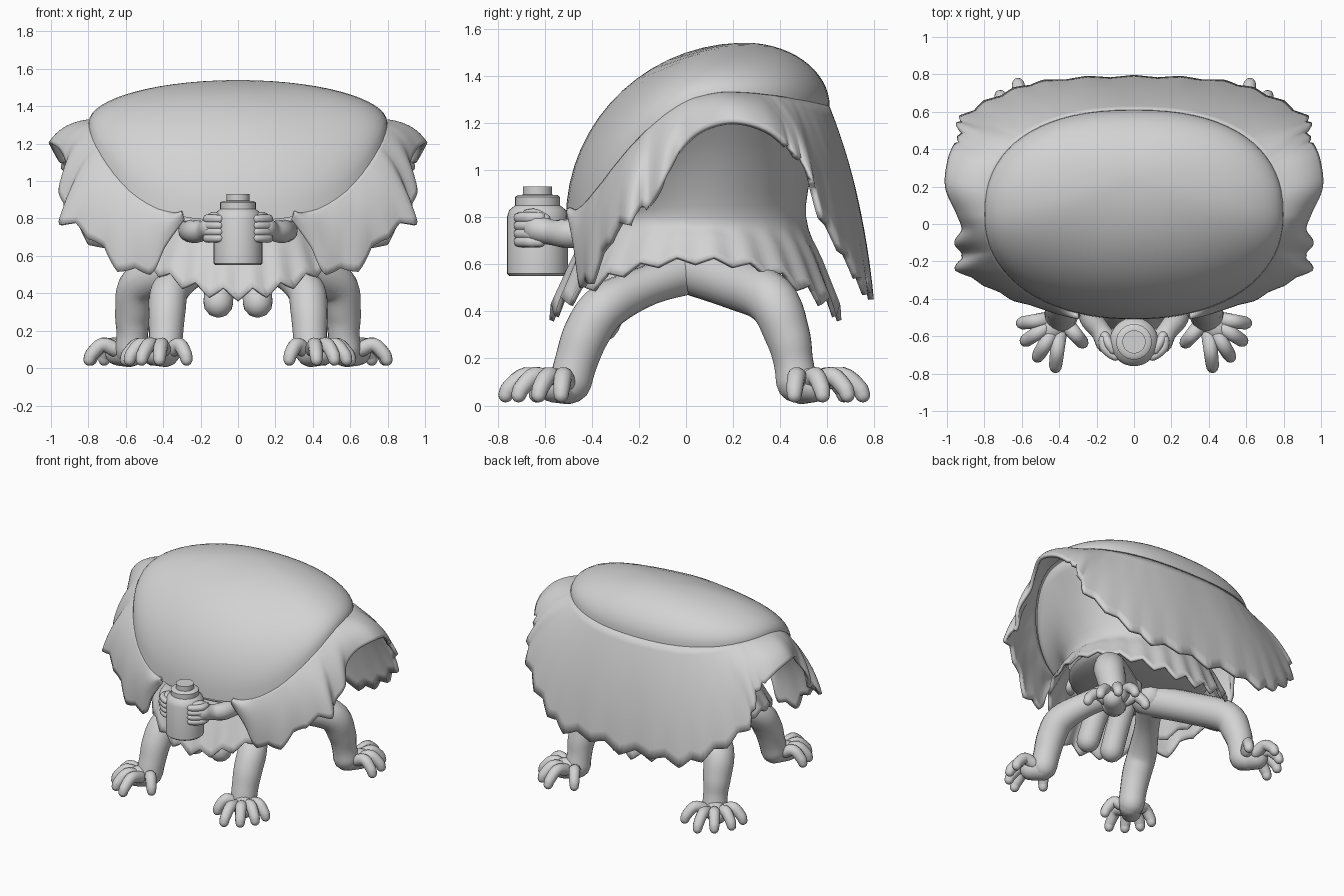
import bpy, bmesh, math
from mathutils import Vector

if "Cube" in bpy.data.objects:
    bpy.data.objects.remove(bpy.data.objects["Cube"])

grey = bpy.data.materials.new("plain grey")
grey.diffuse_color = (0.65, 0.65, 0.65, 1)
grey.use_nodes = True
grey.node_tree.nodes["Principled BSDF"].inputs["Base Color"].default_value = grey.diffuse_color


def finish(name, bm, angle=40, mirror=False, thick=0):
    bmesh.ops.recalc_face_normals(bm, faces=bm.faces)
    me = bpy.data.meshes.new(name)
    bm.to_mesh(me)
    bm.free()
    me.materials.append(grey)
    ob = bpy.data.objects.new(name, me)
    bpy.context.collection.objects.link(ob)
    if mirror:
        m = ob.modifiers.new("mirror", 'MIRROR')
        m.use_clip = True
        m.merge_threshold = 0.002
    if thick:
        s = ob.modifiers.new("thickness", 'SOLIDIFY')
        s.thickness = thick
        s.offset = 0
    bpy.ops.object.select_all(action='DESELECT')
    ob.select_set(True)
    bpy.context.view_layer.objects.active = ob
    bpy.ops.object.shade_smooth_by_angle(angle=math.radians(angle))
    return ob


def loft(bm, rows, closed=True, cap_start=False, cap_end=False):
    """Skin a list of point rows with quads."""
    vs = [[bm.verts.new(p) for p in row] for row in rows]
    n = len(rows[0])
    for a, b in zip(vs, vs[1:]):
        for i in range(n if closed else n - 1):
            j = (i + 1) % n
            bm.faces.new((a[i], a[j], b[j], b[i]))
    if cap_start:
        bm.faces.new(vs[0])
    if cap_end:
        bm.faces.new(vs[-1])


def spline(pts, steps):
    """Catmull-Rom samples through points of any dimension."""
    pts = [Vector(p) for p in pts]
    p = [pts[0] * 2 - pts[1]] + pts + [pts[-1] * 2 - pts[-2]]
    out = []
    for i in range(1, len(p) - 2):
        a, b, c, d = p[i - 1:i + 3]
        for s in range(steps):
            t = s / steps
            out.append(0.5 * (2 * b + (c - a) * t + (2 * a - 5 * b + 4 * c - d) * t * t
                              + (3 * b - a - 3 * c + d) * t ** 3))
    return out + [pts[-1]]


def tube(bm, pts, sides=14, steps=5):
    """Round-ended tube through (x, y, z, radius) points."""
    s = spline(pts, steps)
    c = [(q.to_3d(), q[3]) for q in s]
    d0 = (c[0][0] - c[1][0]).normalized()
    d1 = (c[-1][0] - c[-2][0]).normalized()
    arc = [math.radians(a) for a in (25, 50, 72, 86)]
    head = [(c[0][0] + d0 * c[0][1] * math.sin(a), c[0][1] * math.cos(a)) for a in reversed(arc)]
    tail = [(c[-1][0] + d1 * c[-1][1] * math.sin(a), c[-1][1] * math.cos(a)) for a in arc]
    c = head + c + tail
    rows, u = [], None
    for i, (p, r) in enumerate(c):
        t = (c[min(i + 1, len(c) - 1)][0] - c[max(i - 1, 0)][0]).normalized()
        u = (u or t.orthogonal())
        u = (u - t * u.dot(t)).normalized()
        v = t.cross(u)
        rows.append([p + (u * math.cos(k) + v * math.sin(k)) * r
                     for k in (2 * math.pi * j / sides for j in range(sides))])
    loft(bm, rows, True, True, True)


def rim(deg, scale=1.0):
    """Edge of the shell; 0 degrees is the front, 90 the +x side, 180 the back."""
    a = math.radians(deg)
    s, c = math.sin(a), -math.cos(a)
    e = 0.92 if c < 0 else 0.85
    x = 0.8 * math.copysign(abs(s) ** e, s) * scale
    y = 0.05 + 0.56 * math.copysign(abs(c) ** e, c) * scale
    d = min(deg % 360, 360 - deg % 360)
    if d < 100:
        z = 0.79 + 0.53 * (0.5 - 0.5 * math.cos(math.radians(d * 1.8))) ** 1.4
    else:
        z = 1.295 + 0.025 * math.cos(math.radians((d - 100) * 2.25))
    return Vector((x, y, z))


# domed shell on top
bm = bmesh.new()
rows = []
for k in range(16):
    f = math.radians(k * 88 / 15)
    r, h = math.cos(f), math.sin(f)
    ring = []
    for i in range(72):
        e = rim(i * 5)
        ring.append((e.x * r, 0.25 + (e.y - 0.25) * r, e.z + (1.54 - e.z) * h))
    rows.append(ring)
loft(bm, rows, True, False, True)
finish("shell", bm, 50)

# cloak: angle on the shell rim and the hem point below it
HEM = [(20, .29, -.48, .80), (27, .39, -.46, .65), (35, .47, -.44, .50), (46, .64, -.40, .515),
       (56, .80, -.32, .69), (66, .95, -.24, .765), (73, .91, -.16, .84), (80, .95, -.10, .94),
       (86, .91, -.03, 1.07), (92, .94, .06, 1.16), (100, 1.0, .20, 1.20), (110, .985, .35, 1.16),
       (118, .94, .46, 1.06), (126, .95, .53, .95), (133, .93, .57, .80), (140, .80, .65, .66),
       (149, .64, .72, .54), (158, .48, .76, .47), (168, .25, .78, .48), (180, 0, .785, .45)]
bm = bmesh.new()
cols = []
for i, q in enumerate(spline(HEM, 8)):
    top, hem = rim(q[0], 0.975), Vector(q[1:])
    amp = 0 if q[0] < 35 or 72 < q[0] < 116 else 0.05
    hem -= (hem - top).normalized() * amp * (1 - abs((i % 8) / 4 - 1))
    a = math.radians(q[0])
    ctrl = (top + hem) / 2 + Vector((0.05 * math.sin(a), -0.05 * math.cos(a), 0.05))
    col = []
    for k in range(13):
        t = k / 12
        col.append(top * (1 - t) ** 2 + ctrl * 2 * t * (1 - t) + hem * t * t)
    cols.append(col)
for p in cols[-1]:
    p.x = 0
loft(bm, cols, False)
finish("cloak", bm, 45, True, 0.025)

# inner robe: narrows from the shell rim to a waist, then a jagged flared skirt
bm = bmesh.new()
cols = []
N, TOOTH = 144, 6
for i in range(N):
    deg = 360 * i / N
    a = math.radians(deg)
    c, s = math.cos(a), math.sin(a)

    def ring(rx, front, back, z):
        return Vector((rx * s, (front + back) / 2 - (back - front) / 2 * c, z))

    top = rim(deg, 0.95)
    top.z -= 0.02
    hem_z = 0.60 - 0.24 * abs(c) ** 2.2
    hem_z += (0.03 + 0.035 * c * c) * (1 - abs((i % TOOTH) / (TOOTH / 2) - 1))
    mid = top.lerp(ring(.50, -.42, .50, .80), 0.6)
    mid.z += (top.z - .8) * .12
    waist = ring(.50, -.42, .50, min(.80, top.z - .02))
    hem = ring(.60, -.57, .65, hem_z)
    skirt = waist.lerp(hem, 0.5)
    skirt.x *= 0.98
    cols.append(spline([top, mid, waist, skirt, hem], 4))
loft(bm, [list(r) for r in zip(*cols)])
finish("robe", bm, 45, False, 0.02)

# body closing the robe from below
bm = bmesh.new()
bmesh.ops.create_uvsphere(bm, u_segments=32, v_segments=16, radius=1)
for v in bm.verts:
    v.co = (v.co.x * .49, .05 + v.co.y * .46, .69 + v.co.z * .08)
finish("underbody", bm)

# legs and feet
LEGS = {
    "front": ([(.10, .05, .58, .10), (.25, -.16, .51, .085), (.36, -.34, .42, .10),
               (.38, -.42, .31, .10), (.385, -.465, .19, .092), (.39, -.49, .10, .09)],
              (.39, -.50), [(.275, -.635), (.42, -.765), (.515, -.71), (.58, -.625), (.60, -.53)]),
    "back": ([(.10, .02, .58, .11), (.32, .20, .52, .11), (.52, .36, .45, .11),
              (.56, .43, .30, .097), (.565, .455, .19, .085), (.57, .47, .10, .088)],
             (.58, .49), [(.46, .67), (.62, .75), (.715, .685), (.785, .58), (.795, .46)]),
}
for part, (leg, (px, py), toes) in LEGS.items():
    bm = bmesh.new()
    tube(bm, leg, 18)
    mx = sum(t[0] for t in toes[1:]) / 4
    my = sum(t[1] for t in toes[1:]) / 4
    tube(bm, [(px, py, .085, .08), (px * .6 + mx * .4, py * .6 + my * .4, .085, .072)], 16)
    for tx, ty in toes:
        bx, by = px * .65 + tx * .35, py * .65 + ty * .35
        tube(bm, [(bx, by, .10, .042), (bx * .5 + tx * .5, by * .5 + ty * .5, .125, .039),
                  (tx * .9 + bx * .1, ty * .9 + by * .1, .075, .036), (tx, ty, .045, .032)], 12, 4)
    finish(part + "_legs", bm, 50, True)

# hanging stubs under the body
bm = bmesh.new()
tube(bm, [(.09, -.22, .62, .08), (.10, -.30, .48, .08), (.105, -.36, .35, .08)], 18)
finish("hanging_stubs", bm, 50, True)

# arms and gripping hands
bm = bmesh.new()
tube(bm, [(.26, -.38, .735, .06), (.23, -.50, .73, .062), (.18, -.57, .735, .054),
          (.145, -.63, .75, .062)], 16)
for k in range(4):
    z = .695 + k * .034
    tube(bm, [(.165, -.62, z, .024), (.16, -.66, z, .025), (.125, -.695, z, .024),
              (.10, -.71, z, .022)], 10, 4)
tube(bm, [(.155, -.60, .79, .026), (.135, -.64, .81, .025), (.115, -.675, .81, .022)], 10, 4)
finish("arms", bm, 50, True)

# jar with stepped lid
PROFILE = [(.12, .55), (.13, .56), (.13, .80), (.12, .83), (.095, .85), (.095, .885),
           (.085, .893), (.062, .895), (.062, .93)]
bm = bmesh.new()
loft(bm, [[(r * math.cos(a), -.63 + r * math.sin(a), z)
           for a in (2 * math.pi * i / 32 for i in range(32))] for r, z in PROFILE],
     True, True, True)
finish("jar", bm, 35)
